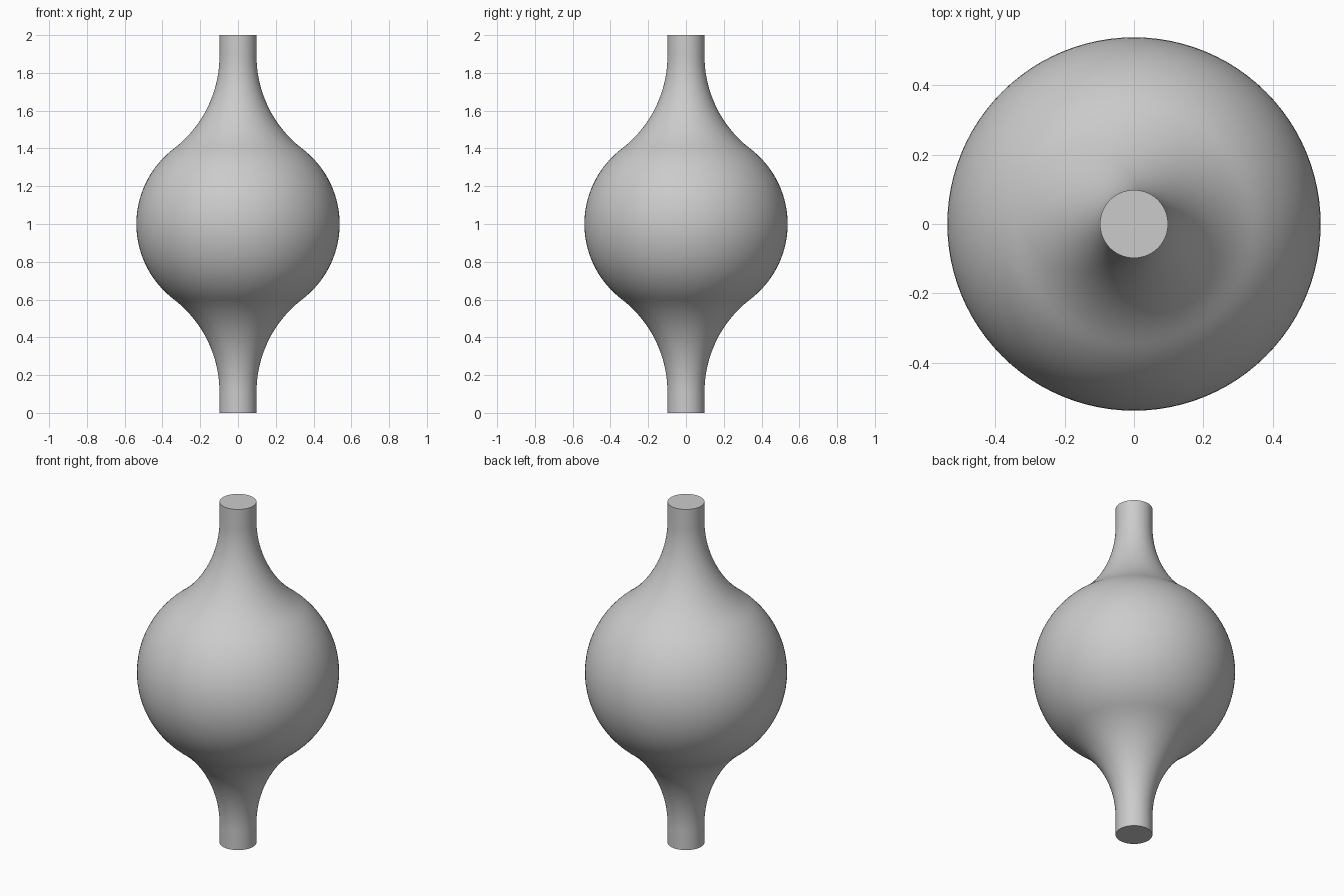
import bpy
import bmesh
from math import asin, cos, sin, pi, radians
from mathutils import Matrix, Vector

cube = bpy.data.objects.get("Cube")
if cube:
    bpy.data.objects.remove(cube, do_unlink=True)

# Plain grey material
grey = bpy.data.materials.new("plain grey")
grey.use_nodes = True
colour = (0.6, 0.6, 0.6, 1)
grey.diffuse_color = colour
grey.node_tree.nodes["Principled BSDF"].inputs["Base Color"].default_value = colour

# Profile: a convex bulb arc flowing tangentially into a concave neck arc
BELLY, NECK = 0.538, 0.098      # radii at the middle and at the ends
BULB_R = 0.5                    # radius of the convex arc
BLEND_H = 0.89                  # height above the middle where the neck turns straight
STEPS, SEGMENTS = 20, 96

centre = BELLY - BULB_R
gap = NECK - centre
neck_r = (BLEND_H**2 + gap**2 - BULB_R**2) / (2 * (BULB_R - gap))
turn = asin(BLEND_H / (BULB_R + neck_r))

half = []
for i in range(STEPS + 1):
    a = turn * i / STEPS
    half.append((centre + BULB_R * cos(a), BULB_R * sin(a)))
for i in range(STEPS - 1, -1, -1):
    a = turn * i / STEPS
    half.append((NECK + neck_r * (1 - cos(a)), BLEND_H - neck_r * sin(a)))
half.append((NECK, 1))
profile = [(r, 1 - h) for r, h in reversed(half)] + [(r, 1 + h) for r, h in half[1:]]

# Bulb body: rings of the profile, bridged and capped flat
bm = bmesh.new()
rings = []
for r, z in profile:
    rings.append([bm.verts.new((r * cos(2 * pi * k / SEGMENTS),
                                r * sin(2 * pi * k / SEGMENTS), z))
                  for k in range(SEGMENTS)])
for low, high in zip(rings, rings[1:]):
    for k in range(SEGMENTS):
        n = (k + 1) % SEGMENTS
        bm.faces.new((low[k], low[n], high[n], high[k]))
bm.faces.new(rings[0][::-1])
bm.faces.new(rings[-1])

mesh = bpy.data.meshes.new("bulb_body")
bm.to_mesh(mesh)
bm.free()
mesh.materials.append(grey)
body = bpy.data.objects.new("bulb_body", mesh)
bpy.context.collection.objects.link(body)

# Smooth sides with crisp end caps
bpy.ops.object.select_all(action='DESELECT')
body.select_set(True)
bpy.context.view_layer.objects.active = body
bpy.ops.object.shade_smooth_by_angle(angle=radians(40))
